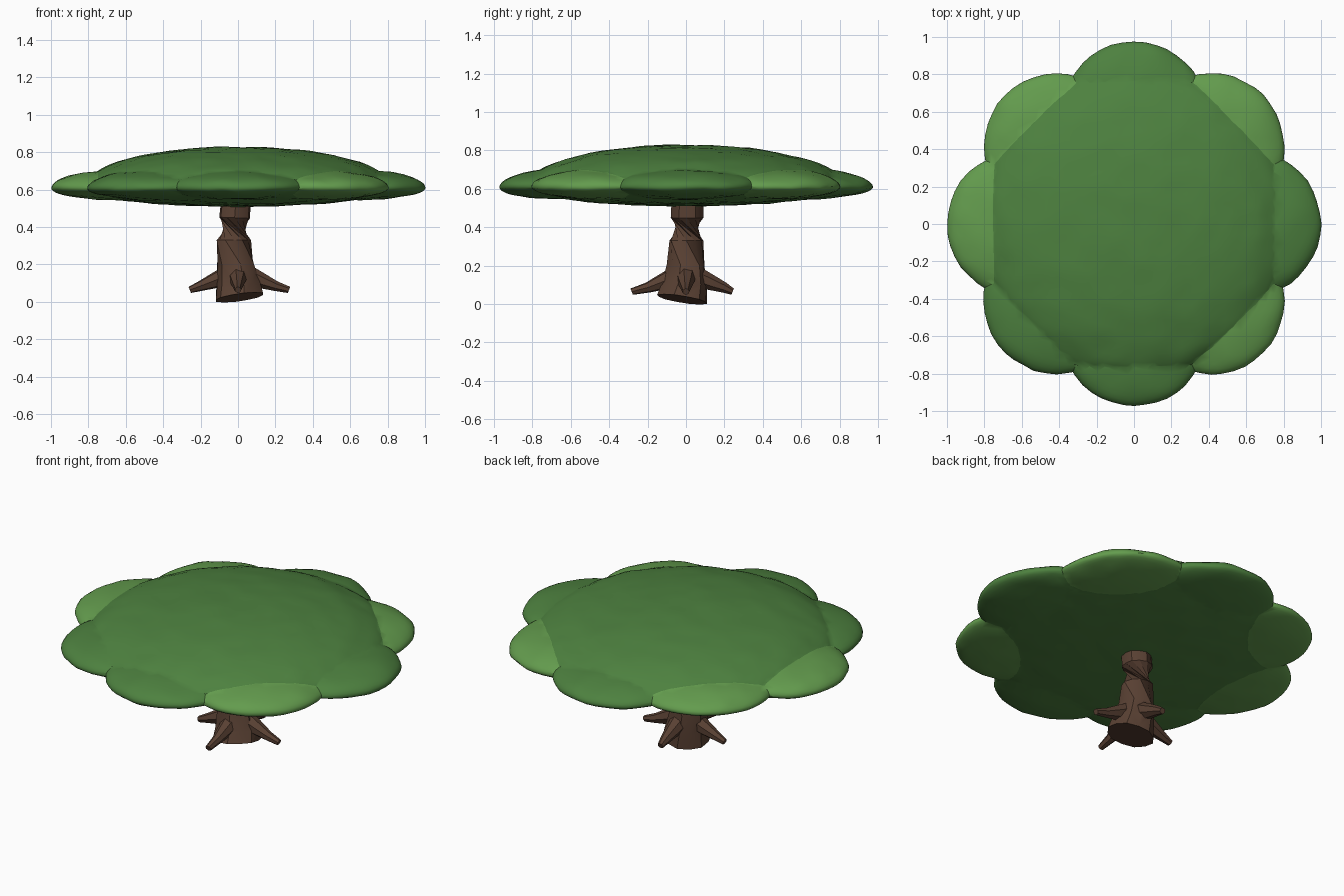
import bpy, bmesh, math
from mathutils import Vector, noise

if "Cube" in bpy.data.objects:
    bpy.data.objects.remove(bpy.data.objects["Cube"])


def material(name, color):
    m = bpy.data.materials.new(name)
    m.diffuse_color = (*color, 1)
    m.use_nodes = True
    m.node_tree.nodes["Principled BSDF"].inputs["Base Color"].default_value = m.diffuse_color
    return m


LEAF = material("leaf green", (0.075, 0.22, 0.05))
LIGHT = material("light leaf green", (0.125, 0.33, 0.075))
BARK = material("bark brown", (0.10, 0.052, 0.033))


def add_object(name, bm, mat):
    bmesh.ops.recalc_face_normals(bm, faces=bm.faces)
    me = bpy.data.meshes.new(name)
    bm.to_mesh(me)
    bm.free()
    me.materials.append(mat)
    ob = bpy.data.objects.new(name, me)
    bpy.context.collection.objects.link(ob)
    return ob


def select(ob):
    bpy.ops.object.select_all(action='DESELECT')
    ob.select_set(True)
    bpy.context.view_layer.objects.active = ob


def leaf_pad(name, x, y, z, r, up, down, mat, subdiv):
    """Lumpy flattened ball with its own height above and below the rim."""
    bm = bmesh.new()
    bmesh.ops.create_icosphere(bm, subdivisions=subdiv, radius=1)
    for v in bm.verts:
        h = up if v.co.z > 0 else down
        p = Vector((x + v.co.x * r, y + v.co.y * r, z + v.co.z * h))
        n = noise.noise_vector(p * 9)
        v.co = p + Vector((n.x * 0.008, n.y * 0.008, n.z * 0.006))
    return add_object(name, bm, mat)


def tube(name, rings, sides, ridge=0.0):
    """Loft through rings of (centre, radius, axis)."""
    bm = bmesh.new()
    loops = []
    for centre, radius, axis in rings:
        q = Vector(axis).to_track_quat('Z', 'Y')
        loop = []
        for i in range(sides):
            a = 2 * math.pi * i / sides
            r = radius * (1 + ridge * (-1) ** i)
            loop.append(bm.verts.new(Vector(centre) + q @ Vector((r * math.cos(a), r * math.sin(a), 0))))
        loops.append(loop)
    for a, b in zip(loops, loops[1:]):
        for i in range(sides):
            j = (i + 1) % sides
            bm.faces.new((a[i], a[j], b[j], b[i]))
    bm.faces.new(loops[0])
    bm.faces.new(loops[-1])
    return add_object(name, bm, BARK)


def union(target, other):
    select(target)
    mod = target.modifiers.new("union", 'BOOLEAN')
    mod.operation = 'UNION'
    mod.solver = 'EXACT'
    mod.material_mode = 'TRANSFER'
    mod.object = other
    bpy.ops.object.modifier_apply(modifier=mod.name)
    bpy.data.objects.remove(other)


# Canopy: broad central dome fused with a ring of eight lobes
canopy = leaf_pad("canopy", 0, 0, 0.61, 0.83, 0.22, 0.10, LEAF, 5)
light_lobes = {1, 3, 4, 7}
for k in range(8):
    a = k * math.pi / 4
    d = 0.61 if k % 4 == 0 else 0.585
    lobe = leaf_pad(f"lobe_{k}", d * math.cos(a), d * math.sin(a), 0.61, 0.39,
                    0.098, 0.066, LIGHT if k in light_lobes else LEAF, 4)
    union(canopy, lobe)

# Trunk: slightly bent, with a tilted foot
trunk = tube("trunk", [
    ((0.008, -0.02, 0.024), 0.132, (-0.14, 0.16, 1)),
    ((0.0, -0.008, 0.10), 0.118, (-0.08, 0.08, 1)),
    ((-0.014, -0.002, 0.20), 0.100, (-0.03, 0.03, 1)),
    ((-0.022, 0.002, 0.33), 0.090, (0, 0, 1)),
    ((-0.018, 0.006, 0.45), 0.084, (0.04, 0, 1)),
    ((-0.010, 0.008, 0.56), 0.080, (0.04, 0, 1))], 12, 0.02)

# Roots: four tapered stubs sloping down from the trunk
for k, reach in enumerate((0.28, 0.25, 0.265, 0.29)):
    a = k * math.pi / 2
    u = Vector((math.cos(a), math.sin(a), 0))
    up = Vector((0, 0, 1))
    axis = u - 0.4 * up
    root = tube(f"root_{k}", [
        (u * 0.05 + up * 0.145, 0.055, axis),
        (u * 0.13 + up * 0.112, 0.042, axis),
        (u * 0.20 + up * 0.085, 0.028, axis),
        (u * (reach - 0.007) + up * 0.064, 0.018, axis)], 7)
    union(trunk, root)
trunk.name = "trunk_and_roots"

# Soft facets on leaves, crisper ones on bark
for ob, angle in ((canopy, 35), (trunk, 25)):
    select(ob)
    bpy.ops.object.shade_smooth_by_angle(angle=math.radians(angle))
